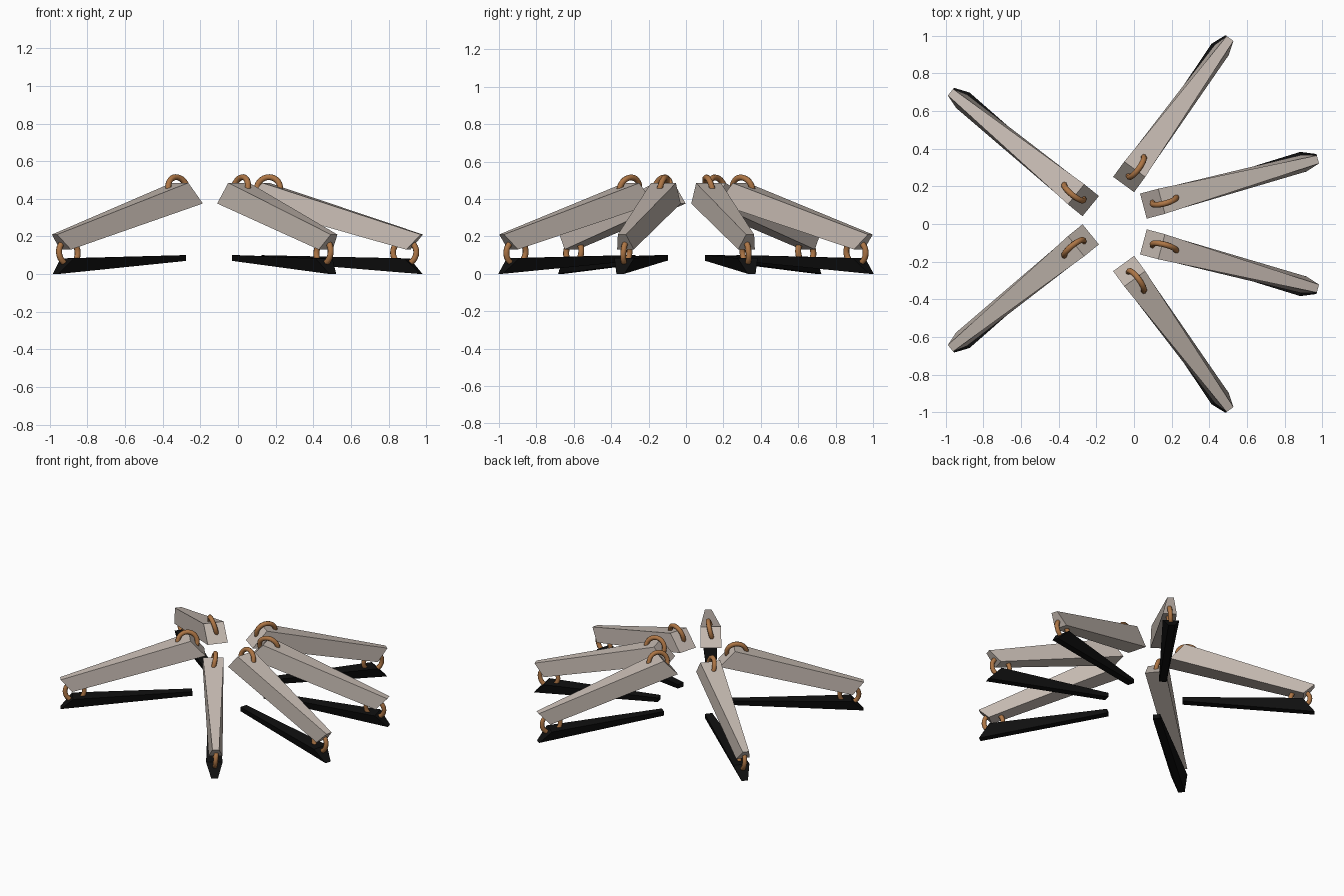
import bpy, bmesh, math
from mathutils import Vector

if "Cube" in bpy.data.objects:
    bpy.data.objects.remove(bpy.data.objects["Cube"])


def material(name, rgb):
    m = bpy.data.materials.new(name)
    m.diffuse_color = (*rgb, 1)
    m.use_nodes = True
    m.node_tree.nodes["Principled BSDF"].inputs["Base Color"].default_value = m.diffuse_color
    return m


GREY = material("warm_grey", (0.56, 0.49, 0.44))
BLACK = material("black", (0.005, 0.005, 0.005))
COPPER = material("copper", (0.42, 0.18, 0.06))


def finish(name, bm, mat, smooth=False):
    bmesh.ops.recalc_face_normals(bm, faces=bm.faces)
    for f in bm.faces:
        f.smooth = smooth
    me = bpy.data.meshes.new(name)
    bm.to_mesh(me)
    bm.free()
    me.materials.append(mat)
    bpy.context.collection.objects.link(bpy.data.objects.new(name, me))


def wedge(name, place, corners, mat, shift=0.0):
    """Six-sided block from four (distance, height, half width) edges."""
    bm = bmesh.new()
    sides = [[bm.verts.new(place(s, shift + k * w, z)) for s, z, w in corners]
             for k in (-1, 1)]
    bm.faces.new(sides[0])
    bm.faces.new(sides[1])
    for i in range(4):
        j = (i + 1) % 4
        bm.faces.new((sides[0][i], sides[0][j], sides[1][j], sides[1][i]))
    finish(name, bm, mat)


def ring(name, place, s, t, z, radius, tube, lean, mat):
    """Round ring standing in the lengthwise plane, leaning sideways."""
    n, m = 28, 8
    bm = bmesh.new()
    loops = []
    for i in range(n):
        a = 2 * math.pi * i / n
        row = []
        for j in range(m):
            b = 2 * math.pi * j / m
            r = radius + tube * math.cos(b)
            x, y, h = r * math.cos(a), tube * math.sin(b), r * math.sin(a)
            row.append(bm.verts.new(place(
                s + x,
                t + y * math.cos(lean) - h * math.sin(lean),
                z + y * math.sin(lean) + h * math.cos(lean))))
        loops.append(row)
    for i in range(n):
        for j in range(m):
            p, q = loops[i], loops[(i + 1) % n]
            bm.faces.new((p[j], p[(j + 1) % m], q[(j + 1) % m], q[j]))
    finish(name, bm, mat, True)


# Long edges: inner bottom, inner top, outer top, outer bottom
BEAM = [(0.0, 0.375, 0.069), (0.10, 0.485, 0.069),
        (0.96, 0.21, 0.022), (0.885, 0.13, 0.046)]
FOOT = [(0.085, 0.07, 0.025), (0.085, 0.10, 0.025),
        (0.88, 0.083, 0.055), (0.96, 0.0, 0.022)]

# Inner point, outer point and mirror line of each pair of arms
ARMS = {
    "right": ((0.05, 0.095), (0.985, 0.345), 0.0),
    "middle": ((-0.055, 0.21), (0.51, 0.985), 0.0),
    "left": ((-0.23, 0.095), (-0.975, 0.70), 0.02),
}

for arm, (inner, outer, mid) in ARMS.items():
    o = Vector(inner)
    d = (Vector(outer) - o).normalized()
    n = Vector((-d.y, d.x))
    if n.y < 0:
        n = -n
    for side in ("back", "front"):
        def place(s, t, z):
            p = o + d * s + n * t
            return (p.x, p.y if side == "back" else 2 * mid - p.y, z)

        tag = f"{side}_{arm}"
        wedge(tag + "_beam", place, BEAM, GREY)
        wedge(tag + "_foot", place, FOOT, BLACK, 0.008)
        ring(tag + "_top_ring", place, 0.115, 0.0, 0.452, 0.065, 0.016,
             math.radians(14), COPPER)
        ring(tag + "_foot_ring", place, 0.865, 0.0, 0.115, 0.064, 0.016,
             math.radians(5), COPPER)
